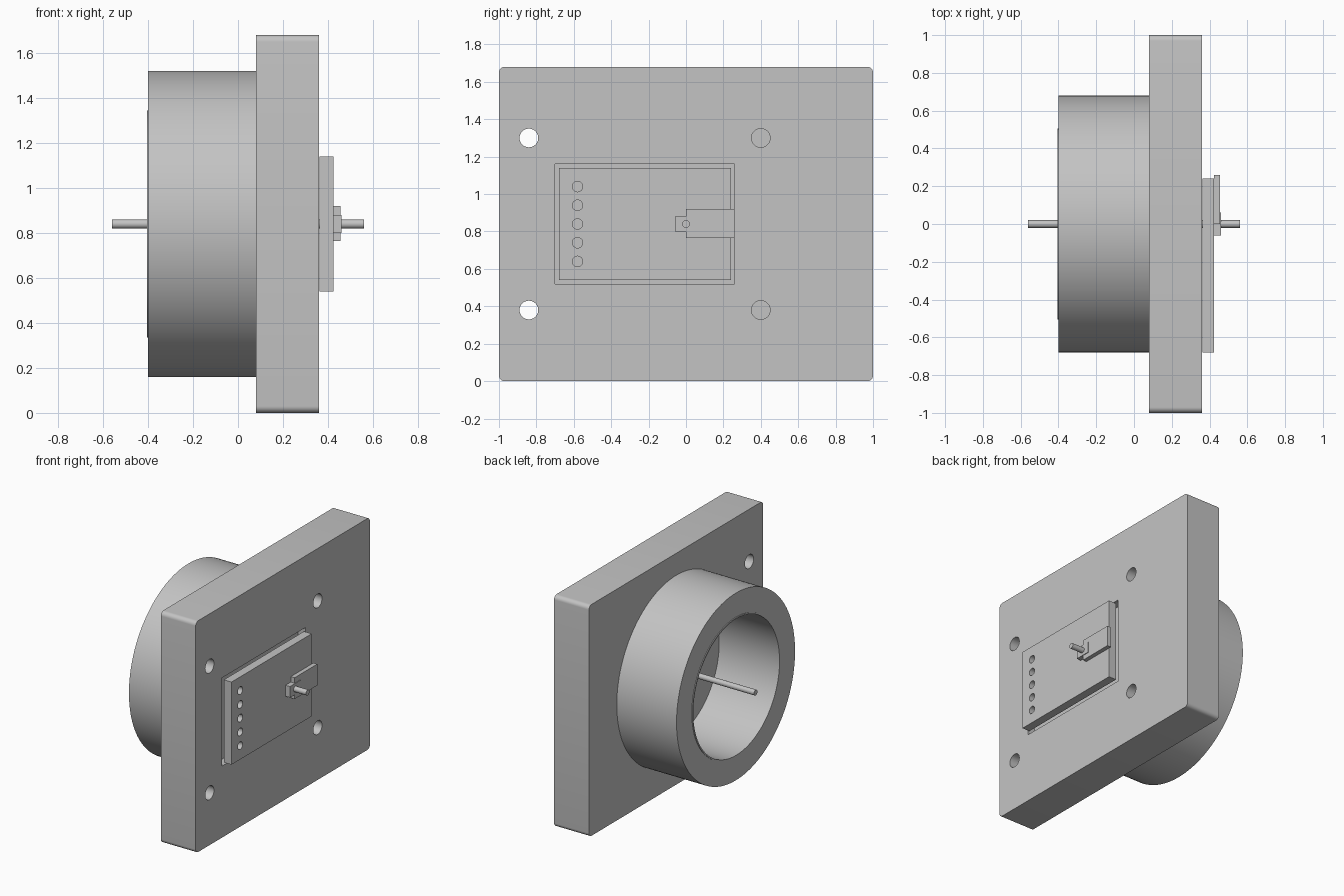
import bpy, bmesh, math
from mathutils import Matrix

if "Cube" in bpy.data.objects:
    bpy.data.objects.remove(bpy.data.objects["Cube"])

grey = bpy.data.materials.new("plain grey")
grey.use_nodes = True
grey.diffuse_color = (0.55, 0.55, 0.55, 1)
grey.node_tree.nodes["Principled BSDF"].inputs["Base Color"].default_value = grey.diffuse_color
MID = 0.84  # height of the shared axis


def finish(name, bm):
    bmesh.ops.recalc_face_normals(bm, faces=bm.faces)
    mesh = bpy.data.meshes.new(name)
    bm.to_mesh(mesh)
    bm.free()
    mesh.materials.append(grey)
    ob = bpy.data.objects.new(name, mesh)
    bpy.context.collection.objects.link(ob)
    return ob


def box(name, x, y, z, corner=0):
    bm = bmesh.new()
    size = [b - a for a, b in (x, y, z)]
    centre = [(a + b) / 2 for a, b in (x, y, z)]
    bmesh.ops.create_cube(bm, size=1, matrix=Matrix.Translation(centre) @ Matrix.Diagonal((*size, 1)))
    if corner:
        along_x = [e for e in bm.edges if abs(e.verts[0].co.x - e.verts[1].co.x) > 0.01]
        bmesh.ops.bevel(bm, geom=along_x, offset=corner, segments=6, profile=0.5, affect='EDGES')
    return finish(name, bm)


def rod(name, x, y, z, radius, sides=32):
    bm = bmesh.new()
    turn = Matrix.Translation(((x[0] + x[1]) / 2, y, z)) @ Matrix.Rotation(math.pi / 2, 4, 'Y')
    bmesh.ops.create_cone(bm, cap_ends=True, segments=sides, radius1=radius, radius2=radius,
                          depth=x[1] - x[0], matrix=turn)
    return finish(name, bm)


def tube(name, x, outer, inner, sides=128):
    # Four rings joined into a closed hollow cylinder
    bm = bmesh.new()
    rings = []
    for px, r in ((x[0], outer), (x[1], outer), (x[1], inner), (x[0], inner)):
        angles = [2 * math.pi * i / sides for i in range(sides)]
        rings.append([bm.verts.new((px, r * math.cos(a), MID + r * math.sin(a))) for a in angles])
    for k in range(4):
        a, b = rings[k], rings[(k + 1) % 4]
        for i in range(sides):
            j = (i + 1) % sides
            bm.faces.new((a[i], a[j], b[j], b[i]))
    return finish(name, bm)


def cut(target, cutters):
    for c in cutters:
        mod = target.modifiers.new("cut", 'BOOLEAN')
        mod.operation = 'DIFFERENCE'
        mod.solver = 'EXACT'
        mod.object = c
    bpy.context.view_layer.update()
    evaluated = target.evaluated_get(bpy.context.evaluated_depsgraph_get())
    mesh = bpy.data.meshes.new_from_object(evaluated)
    target.modifiers.clear()
    target.data = mesh
    for c in cutters:
        bpy.data.objects.remove(c)


# Mounting plate with four holes and a shallow pocket
plate = box("mounting_plate", (0.08, 0.36), (-1, 1), (0, 1.68), corner=0.03)
holes = [rod("hole_cutter", (0.0, 0.5), y, z, 0.05) for y in (-0.84, 0.4) for z in (0.38, 1.3)]
pocket = box("pocket_cutter", (0.3, 0.5), (-0.7, 0.26), (0.52, 1.16))
cut(plate, holes + [pocket])

# Round housing and its thin liner
housing = tube("housing_ring", (-0.4, 0.08), 0.68, 0.5)
liner = tube("housing_liner", (-0.405, 0.08), 0.505, 0.495)

# Circuit board with a row of pin holes
board = box("board", (0.362, 0.424), (-0.68, 0.24), (0.54, 1.14))
cut(board, [rod("pin_cutter", (0.3, 0.5), -0.58, 0.64 + 0.1 * i, 0.028, 24) for i in range(5)])

# Clip and collar on the board, and the shaft through everything
clip = box("clip", (0.424, 0.455), (0, 0.26), (0.765, 0.92))
collar = box("collar", (0.424, 0.46), (-0.06, 0.06), (0.8, 0.88))
shaft = rod("shaft", (-0.56, 0.56), 0, MID, 0.02)

bpy.ops.object.select_all(action='DESELECT')
for ob in (plate, housing, liner, board, shaft):
    ob.select_set(True)
bpy.context.view_layer.objects.active = plate
bpy.ops.object.shade_smooth_by_angle(angle=math.radians(30))
